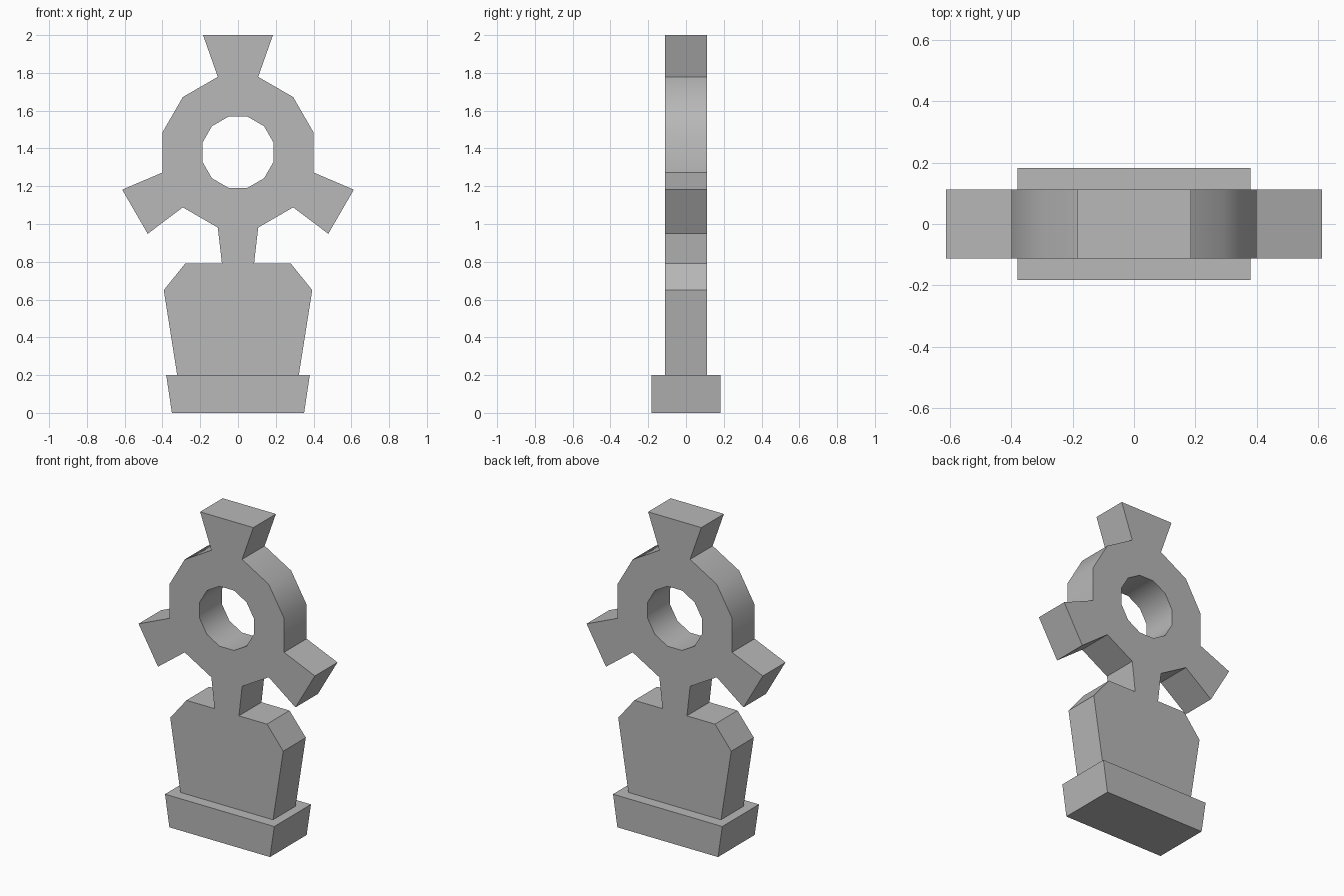
import bpy
import bmesh
import math
from mathutils import Vector, Matrix

default = bpy.data.objects.get("Cube")
if default:
    bpy.data.objects.remove(default, do_unlink=True)

# Single stone colour
GREY = (0.48, 0.48, 0.48, 1.0)
stone = bpy.data.materials.new("grey_stone")
stone.use_nodes = True
stone.diffuse_color = GREY
stone.node_tree.nodes["Principled BSDF"].inputs["Base Color"].default_value = GREY

HUB = Vector((0, 0, 1.38))      # centre of the wheel
OUTER, INNER, SIDES = 0.413, 0.195, 12
STONE_HALF, BASE_HALF = 0.112, 0.182


def make_slab(name, polygons, half):
    """Weld flat polygons in the xz plane and extrude them along y."""
    bm = bmesh.new()
    for poly in polygons:
        bm.faces.new([bm.verts.new((p[0], -half, p[-1])) for p in poly])
    bmesh.ops.remove_doubles(bm, verts=bm.verts[:], dist=0.0005)
    grown = bmesh.ops.extrude_face_region(bm, geom=bm.faces[:], use_keep_orig=True)
    moved = [g for g in grown["geom"] if isinstance(g, bmesh.types.BMVert)]
    bmesh.ops.translate(bm, verts=moved, vec=(0, 2 * half, 0))
    bmesh.ops.recalc_face_normals(bm, faces=bm.faces[:])
    mesh = bpy.data.meshes.new(name)
    bm.to_mesh(mesh)
    bm.free()
    mesh.materials.append(stone)
    obj = bpy.data.objects.new(name, mesh)
    bpy.context.collection.objects.link(obj)
    return obj


def rim(radius, step):
    """Corner of the wheel, counted clockwise from the right end of its top edge."""
    a = math.radians(15 + 360 / SIDES * step)
    return HUB + Vector((math.sin(a) * radius, 0, math.cos(a) * radius))


def arm(angle, tip_half, reach):
    """Tapered arm growing from one edge of the wheel, turned clockwise from up."""
    turn = Matrix.Rotation(math.radians(angle), 3, 'Y')
    tip = [HUB + turn @ Vector((s * tip_half, 0, reach)) for s in (1, -1)]
    step = round(angle / 30)
    return [rim(OUTER, step - 1), rim(OUTER, step), *tip]


# Wheel with a polygonal hole and its four arms
wheel = [[rim(INNER, i), rim(OUTER, i), rim(OUTER, i + 1), rim(INNER, i + 1)]
         for i in range(SIDES)]
arms = [arm(0, 0.185, 0.62), arm(120, 0.135, 0.63), arm(240, 0.135, 0.63),
        arm(180, 0.085, 0.59)]
cross = make_slab("wheel_cross", wheel + arms, STONE_HALF)


def mirrored(right_side):
    return right_side + [(-x, z) for x, z in reversed(right_side)]


# Headstone with chamfered shoulders, and the wider plinth
make_slab("headstone", [mirrored([(0.28, 0.79), (0.393, 0.65), (0.322, 0.2)])], STONE_HALF)
make_slab("plinth", [mirrored([(0.38, 0.2), (0.35, 0)])], BASE_HALF)

# Soft rim around the wheel, crisp edges elsewhere
bpy.ops.object.select_all(action='DESELECT')
cross.select_set(True)
bpy.context.view_layer.objects.active = cross
bpy.ops.object.shade_smooth_by_angle(angle=math.radians(35))
